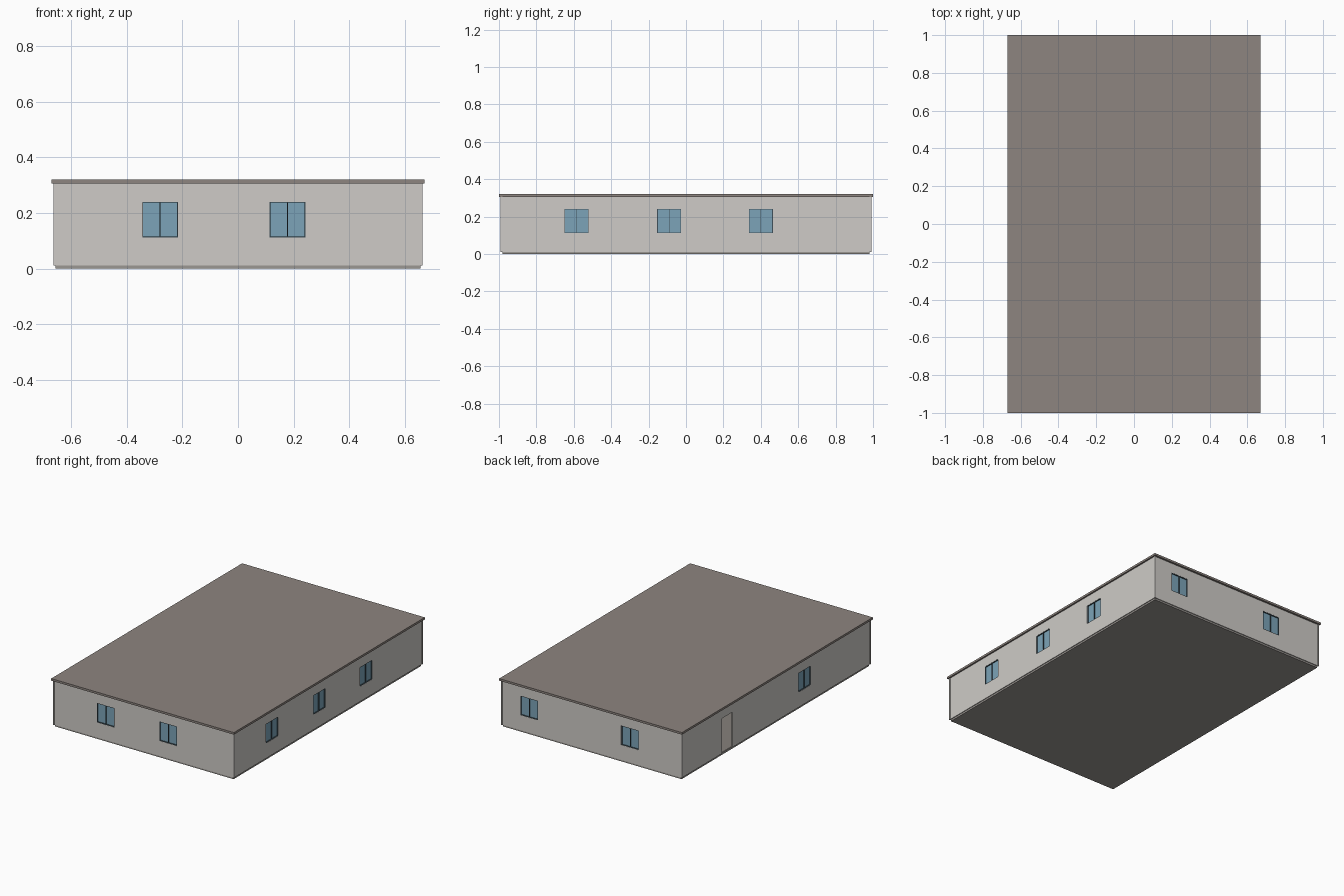
import bpy

if "Cube" in bpy.data.objects:
    bpy.data.objects.remove(bpy.data.objects["Cube"])

HX, HY = 0.66, 0.987          # half sizes of the wall block
Z0, Z1 = 0.012, 0.306         # wall bottom and top
DEPTH = 0.012                 # recess of windows and door


def material(name, rgb):
    m = bpy.data.materials.new(name)
    m.diffuse_color = (*rgb, 1)
    m.use_nodes = True
    m.node_tree.nodes["Principled BSDF"].inputs["Base Color"].default_value = m.diffuse_color
    return m


WALL = material("wall_paint", (0.62, 0.60, 0.57))
ROOF = material("roof_brown", (0.27, 0.235, 0.215))
BASE = material("base_grey", (0.33, 0.31, 0.29))
GLASS = material("glass_blue", (0.20, 0.37, 0.48))
FRAME = material("frame_dark", (0.05, 0.08, 0.10))
DOOR = material("door_cream", (0.80, 0.74, 0.68))


def box(name, lo, hi, mat=None):
    lo, hi = [min(a, b) for a, b in zip(lo, hi)], [max(a, b) for a, b in zip(lo, hi)]
    bpy.ops.mesh.primitive_cube_add(size=1, location=[(a + b) / 2 for a, b in zip(lo, hi)])
    ob = bpy.context.object
    ob.name = name
    ob.scale = [b - a for a, b in zip(lo, hi)]
    bpy.ops.object.transform_apply(location=False, rotation=False, scale=True)
    if mat:
        ob.data.materials.append(mat)
    return ob


def side_box(name, side, u, n, z, mat=None):
    """Box on a wall: u along the wall, n outward from its face, z up."""
    axis, sign = side
    if axis == "x":
        ns = [sign * (HX + v) for v in n]
        return box(name, (ns[0], u[0], z[0]), (ns[1], u[1], z[1]), mat)
    ns = [sign * (HY + v) for v in n]
    return box(name, (u[0], ns[0], z[0]), (u[1], ns[1], z[1]), mat)


# Main masses
box("floor_slab", (-0.655, -0.982, 0), (0.655, 0.982, Z0 + 0.002), BASE)
walls = box("walls", (-HX, -HY, Z0), (HX, HY, Z1), WALL)
box("roof_slab", (-0.67, -1.0, 0.306), (0.67, 1.0, 0.32), ROOF)

# Corner trims
for sx in (-1, 1):
    for sy in (-1, 1):
        box("corner_trim", (sx * 0.655, sy * 0.982, Z0), (sx * 0.663, sy * 0.991, Z1), WALL)

cutters = []


def cut(side, u, z):
    c = side_box("opening_cutter", side, u, (-DEPTH, 0.02), z)
    c.hide_render = True
    c.display_type = "WIRE"
    cutters.append(c)


def window(side, centre):
    a, b, lo, hi = centre - 0.064, centre + 0.064, 0.112, 0.24
    cut(side, (a, b), (lo, hi))
    side_box("window_glass", side, (a, b), (-DEPTH - 0.004, -0.008), (lo, hi), GLASS)
    f, n = 0.003, (-DEPTH - 0.002, -0.001)
    for u in (a, centre - f / 2, b - f):
        side_box("window_upright", side, (u, u + f), n, (lo, hi), FRAME)
    for z in (lo, hi - f):
        side_box("window_rail", side, (a, b), n, (z, z + f), FRAME)


# Windows on each side
for side, centres in ((("y", -1), (-0.28, 0.178)),
                      (("x", 1), (-0.585, -0.09, 0.4)),
                      (("y", 1), (-0.28, 0.46)),
                      (("x", -1), (-0.30,))):
    for c in centres:
        window(side, c)

# Door on the left side
cut(("x", -1), (0.455, 0.565), (0.0, 0.245))
side_box("door_panel", ("x", -1), (0.455, 0.565), (-DEPTH - 0.004, -0.009), (Z0, 0.245), DOOR)

# Recess the openings into the walls
for c in cutters:
    m = walls.modifiers.new("opening", "BOOLEAN")
    m.operation = "DIFFERENCE"
    m.solver = "EXACT"
    m.object = c
